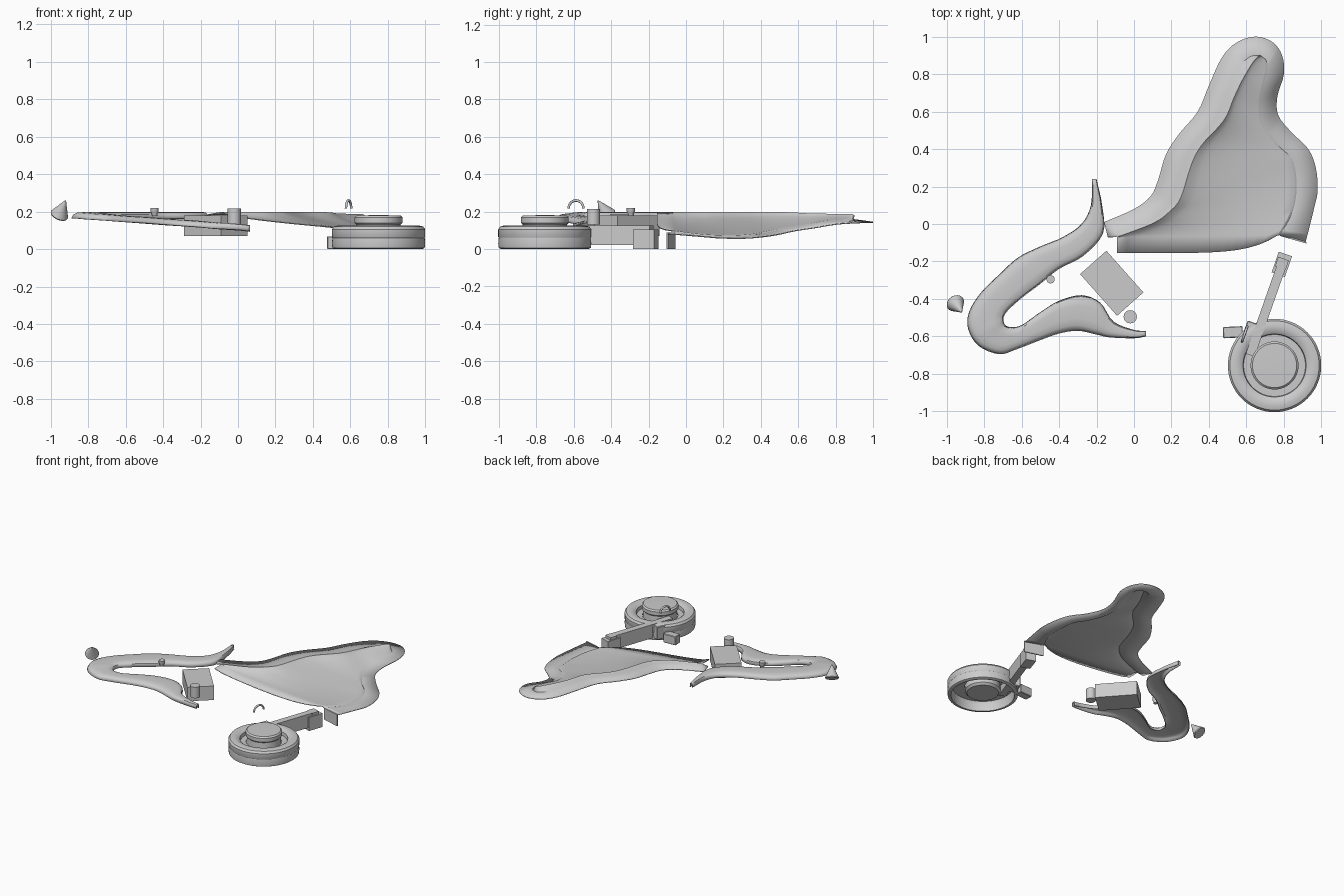
import bpy, bmesh, math
from mathutils import Vector, Matrix

if "Cube" in bpy.data.objects:
    bpy.data.objects.remove(bpy.data.objects["Cube"])

grey = bpy.data.materials.new("light grey")
grey.diffuse_color = (0.6, 0.6, 0.6, 1)
grey.use_nodes = True
grey.node_tree.nodes["Principled BSDF"].inputs["Base Color"].default_value = grey.diffuse_color


def finish(name, bm, angle=35, thick=0.0):
    bmesh.ops.remove_doubles(bm, verts=bm.verts, dist=0.0005)
    bmesh.ops.recalc_face_normals(bm, faces=bm.faces)
    if thick and sum(f.normal.z * f.calc_area() for f in bm.faces) < 0:
        bmesh.ops.reverse_faces(bm, faces=bm.faces)
    me = bpy.data.meshes.new(name)
    bm.to_mesh(me)
    bm.free()
    ob = bpy.data.objects.new(name, me)
    bpy.context.collection.objects.link(ob)
    me.materials.append(grey)
    if thick:
        m = ob.modifiers.new("thickness", 'SOLIDIFY')
        m.thickness = thick
        m.offset = -1
    bpy.ops.object.select_all(action='DESELECT')
    ob.select_set(True)
    bpy.context.view_layer.objects.active = ob
    bpy.ops.object.shade_smooth_by_angle(angle=math.radians(angle))
    return ob


def smooth_path(pts, n=4):
    """Catmull-Rom through the points."""
    p = [Vector(q) for q in pts]
    p = [2 * p[0] - p[1]] + p + [2 * p[-1] - p[-2]]
    out = []
    for i in range(1, len(p) - 2):
        a, b, c, d = p[i - 1:i + 3]
        for k in range(n):
            t = k / n
            out.append(0.5 * (2 * b + (c - a) * t + (2 * a - 5 * b + 4 * c - d) * t * t
                              + (3 * b - a - 3 * c + d) * t ** 3))
    return out + [p[-2]]


def loft(bm, rows):
    vs = [[bm.verts.new(q) for q in r] for r in rows]
    for a, b in zip(vs, vs[1:]):
        for i in range(len(a) - 1):
            bm.faces.new((a[i], a[i + 1], b[i + 1], b[i]))


def box(name, a, b, width, z0, z1, bevel=0.0):
    """Box running from a to b in plan."""
    a, b = Vector(a), Vector(b)
    d = b - a
    bm = bmesh.new()
    bmesh.ops.create_cube(bm, size=1, matrix=Matrix.Translation(((a.x + b.x) / 2, (a.y + b.y) / 2, (z0 + z1) / 2))
                          @ Matrix.Rotation(math.atan2(d.y, d.x), 4, 'Z')
                          @ Matrix.Diagonal((d.length, width, z1 - z0, 1)))
    if bevel:
        bmesh.ops.bevel(bm, geom=bm.edges[:], offset=bevel, segments=1, affect='EDGES')
    return finish(name, bm)


def lathe(name, profile, matrix, n=48):
    bm = bmesh.new()
    loft(bm, [[matrix @ Vector((r * math.cos(2 * math.pi * i / n), r * math.sin(2 * math.pi * i / n), z))
               for i in range(n + 1)] for r, z in profile])
    return finish(name, bm)


# Curved fin panel: flange, raised lip and sagging sheet
outer = [(-.16, .01, .185), (0, .08, .185), (.09, .15, .185), (.13, .24, .185), (.17, .37, .185), (.24, .48, .185),
         (.34, .6, .183), (.4, .74, .175), (.47, .89, .16), (.55, .97, .15), (.65, 1, .145), (.74, .97, .145),
         (.79, .9, .142), (.8, .8, .135), (.765, .68, .115), (.77, .58, .1), (.84, .49, .08), (.93, .4, .067),
         (.97, .3, .06), (.98, .18, .062), (.96, .08, .07), (.915, -.1, .085)]
inner = [(-.14, -.07), (.05, 0), (.14, .06), (.2, .13), (.255, .31), (.31, .42), (.43, .56), (.49, .7), (.55, .82),
         (.6, .88), (.65, .9), (.7, .88), (.715, .82), (.69, .72), (.68, .62), (.7, .52), (.77, .42), (.84, .35),
         (.865, .26), (.865, .15), (.84, .05), (.78, -.06)]
inner = [(p[0], p[1], o[2] + 0.005) for p, o in zip(inner, outer)]
O, I = smooth_path(outer), smooth_path(inner)
last = len(I) - 1
half = last // 2
lip = []
for i, p in enumerate(I):
    across = I[last - i] - p
    across.z = 0
    w = across.length
    amount = min(0.05, 0.3 * w) if i <= half else min(0.012, 0.2 * w)
    q = p + (across.normalized() * amount if w > 0.001 else Vector())
    q.z = max(p.z + 0.008, 0.197 - 0.012 * i / half) if i <= half else p.z + 0.008
    lip.append(q)
lip[half] = (lip[half - 1] + lip[half + 1]) / 2
bm = bmesh.new()
loft(bm, [O, I, lip])
COLS = 16
rows = []
for i in range(half + 1):
    a, b = lip[i], lip[last - i]
    row = []
    for k in range(COLS + 1):
        s = k / COLS
        q = a.lerp(b, s)
        q.z = a.z + (b.z - a.z) * s ** 0.65
        row.append(q)
    rows.append(row)
front = [Vector((q.x, -.155 + .095 * (k / COLS) ** 6, q.z)) for k, q in enumerate(rows[0])]
loft(bm, [front] + rows)
finish("fin_panel", bm, 30, 0.006)
# Downturned tab at the flange end
box("fin_end_tab", (.78, -.06), (.92, -.1), .008, 0, .088)

# Hook-shaped shell
h_out = [(-.225, .24), (-.23, .1), (-.28, 0), (-.38, -.07), (-.5, -.12), (-.62, -.18), (-.72, -.27), (-.82, -.37),
         (-.88, -.47), (-.885, -.56), (-.83, -.65), (-.72, -.695), (-.63, -.67), (-.5, -.62), (-.4, -.585),
         (-.3, -.57), (-.2, -.59), (-.13, -.605), (0, -.61), (.065, -.6)]
h_in = [(-.2, .24), (-.17, .1), (-.165, -.05), (-.27, -.17), (-.4, -.24), (-.5, -.32), (-.58, -.38), (-.64, -.43),
        (-.68, -.47), (-.695, -.5), (-.69, -.535), (-.66, -.55), (-.6, -.54), (-.5, -.47), (-.4, -.41),
        (-.28, -.38), (-.18, -.42), (-.11, -.52), (0, -.565), (.065, -.57)]
A, B = (smooth_path([(x, y, 0) for x, y in h]) for h in (h_out, h_in))
section = [(0, -.032), (.06, -.012), (.16, -.003), (.35, 0), (.7, 0), (.88, -.003), (.96, -.012), (1, -.035)]
rows = []
for i, (a, b) in enumerate(zip(A, B)):
    t = i / (len(A) - 1)
    top = .197 - .07 * max(0, (t - .5) / .5)
    rows.append([a.lerp(b, f) + Vector((0, 0, top + dz)) for f, dz in section])
bm = bmesh.new()
loft(bm, rows)
finish("hook_shell", bm, 40, 0.005)

# Block, pin, knob and cone around the hook
box("block", (-.2175, -.205), (-.02, -.4275), .188, .07, .178)
lathe("pin", [(0, .13), (.035, .13), (.035, .215), (0, .215)], Matrix.Translation((-.02, -.495, 0)), 32)
lathe("knob", [(0, .175), (.014, .175), (.016, .19), (.022, .2), (.022, .22), (0, .22)],
      Matrix.Translation((-.445, -.295, 0)), 24)
axis = Vector((.035, -.05, .08))
lathe("cone", [(0, 0), (.046, 0), (.049, .006), (.003, axis.length), (0, axis.length)],
      Matrix.Translation((-.955, -.42, .178)) @ axis.to_track_quat('Z', 'Y').to_matrix().to_4x4(), 32)

# Wheel ring with hub, open underneath
at = Matrix.Translation((.75, -.755, 0))
lathe("wheel_ring", [(.235, 0), (.246, .006), (.249, .03), (.246, .06), (.249, .065), (.249, .105), (.238, .12),
                     (.215, .126), (.185, .122), (.168, .11), (.165, .085), (.125, .085), (.125, .075),
                     (.215, .075), (.222, .06), (.222, 0), (.235, 0)], at, 64)
lathe("wheel_hub", [(0, .02), (.11, .02), (.125, .035), (.118, .13), (.128, .14), (.128, .168), (.118, .178),
                    (0, .182)], at, 48)

# Arm, its end caps and the clamp on the wheel
box("arm", (.62, -.7), (.785, -.23), .05, .02, .125)
box("arm_end", (.77, -.27), (.808, -.16), .075, 0, .105)
box("arm_cap", (.78, -.235), (.798, -.185), .06, .1, .125)
box("clamp_tab", (.475, -.58), (.58, -.575), .06, 0, .068, .004)
box("clamp_block", (.6, -.62), (.635, -.525), .06, .02, .12, .004)

# Small arch
bm = bmesh.new()
d = Vector((.33, .94, 0))
c = Vector((.59, -.588, .217))
rows = []
for i in range(17):
    a = math.pi * i / 16
    r = d * math.cos(a) + Vector((0, 0, math.sin(a)))
    s = d.cross(Vector((0, 0, 1)))
    rows.append([c + r * .042 + (r * math.cos(k * math.pi / 4) + s * math.sin(k * math.pi / 4)) * .007
                 for k in range(9)])
loft(bm, rows)
bmesh.ops.remove_doubles(bm, verts=bm.verts, dist=0.0005)
bmesh.ops.holes_fill(bm, edges=bm.edges[:], sides=8)
finish("arch", bm, 50)
